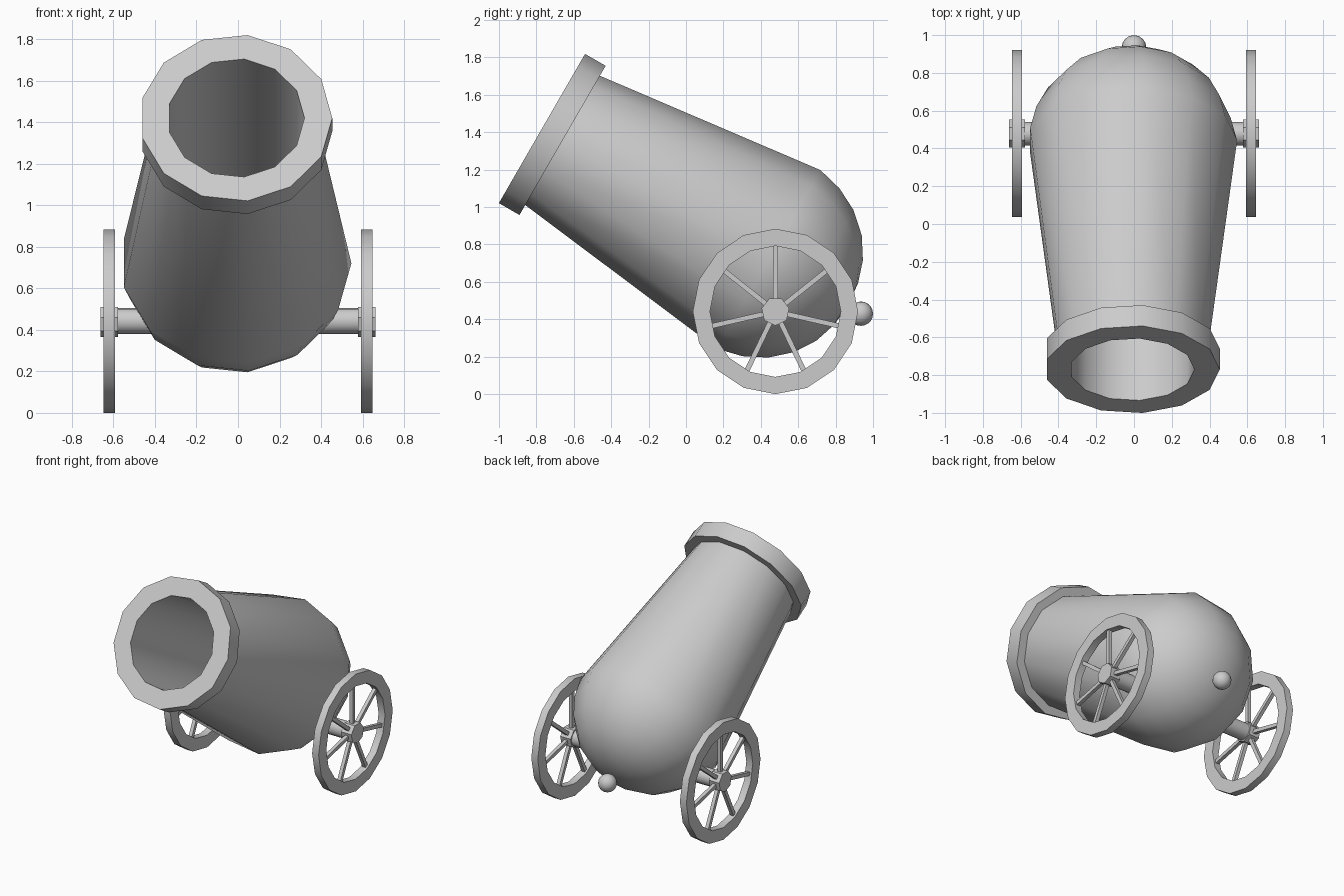
import bpy, bmesh, math
from mathutils import Matrix, Vector

if "Cube" in bpy.data.objects:
    bpy.data.objects.remove(bpy.data.objects["Cube"])


def finish(bm, name, smooth=True):
    bmesh.ops.recalc_face_normals(bm, faces=bm.faces)
    me = bpy.data.meshes.new(name)
    bm.to_mesh(me)
    bm.free()
    ob = bpy.data.objects.new(name, me)
    bpy.context.collection.objects.link(ob)
    if smooth:
        bpy.ops.object.select_all(action='DESELECT')
        ob.select_set(True)
        bpy.context.view_layer.objects.active = ob
        bpy.ops.object.shade_smooth_by_angle(angle=math.radians(30))
    return ob


def lathe(bm, profile, n, matrix, closed=False, start=0.0):
    """Revolve (radius, height) points around local z; radius 0 makes a pole."""
    rings = []
    for r, h in profile:
        count = n if r > 0 else 1
        rings.append([bm.verts.new(matrix @ Vector((
            r * math.cos(start + math.tau * i / n),
            r * math.sin(start + math.tau * i / n), h))) for i in range(count)])
    pairs = list(zip(rings, rings[1:]))
    if closed:
        pairs.append((rings[-1], rings[0]))
    for a, b in pairs:
        for i in range(n):
            j = (i + 1) % n
            quad = [a[i % len(a)], a[j % len(a)], b[j % len(b)], b[i % len(b)]]
            bm.faces.new(list(dict.fromkeys(quad)))


# Barrel: 13-sided lathe tilted 30 degrees, with bore, muzzle ring and domed breech
muzzle = Vector((-0.01, -0.77, 1.42))
back = Vector((0, math.cos(math.radians(30)), -0.5))
up = Vector((0, 0.5, math.cos(math.radians(30))))
barrel_frame = Matrix.Translation(muzzle) @ Matrix(
    ((1, 0, 0), up, back)).transposed().to_4x4()
bm = bmesh.new()
lathe(bm, [(0, 1.28), (0.33, 1.28), (0.33, 0), (0.464, 0), (0.464, 0.127),
           (0.402, 0.127), (0.556, 1.40), (0.522, 1.537), (0.459, 1.66),
           (0.363, 1.766), (0.25, 1.838), (0.13, 1.877), (0, 1.89)],
      13, barrel_frame)
finish(bm, "barrel")

# Knob at the breech
bm = bmesh.new()
bmesh.ops.create_uvsphere(bm, u_segments=16, v_segments=10, radius=0.065,
                          matrix=Matrix.Translation((0, 0.935, 0.43)))
finish(bm, "breech_knob")

# Axle
HUB_Y, HUB_Z = 0.478, 0.442
along_x = Matrix.Rotation(math.pi / 2, 4, 'Y')
bm = bmesh.new()
lathe(bm, [(0, -0.6), (0.062, -0.6), (0.062, 0.6), (0, 0.6)], 16,
      Matrix.Translation((0, HUB_Y, HUB_Z)) @ along_x)
finish(bm, "axle")

# Wheels: rim, seven-sided hub and seven spokes
for side, label in ((-1, "left"), (1, "right")):
    centre = Matrix.Translation((side * 0.62, HUB_Y, HUB_Z))
    bm = bmesh.new()
    lathe(bm, [(0.442, -0.027), (0.442, 0.027), (0.35, 0.027), (0.35, -0.027)],
          16, centre @ along_x, closed=True)
    finish(bm, label + "_wheel_rim")

    bm = bmesh.new()
    lathe(bm, [(0, -0.043), (0.076, -0.043), (0.076, 0.043), (0, 0.043)], 7,
          centre @ along_x, start=0.0)
    finish(bm, label + "_wheel_hub", smooth=False)

    bm = bmesh.new()
    for i in range(7):
        bmesh.ops.create_cube(bm, size=1, matrix=centre
                              @ Matrix.Rotation(math.tau * i / 7, 4, 'X')
                              @ Matrix.Translation((0, 0, 0.21))
                              @ Matrix.Diagonal((0.027, 0.027, 0.30, 1)))
    finish(bm, label + "_wheel_spokes", smooth=False)
